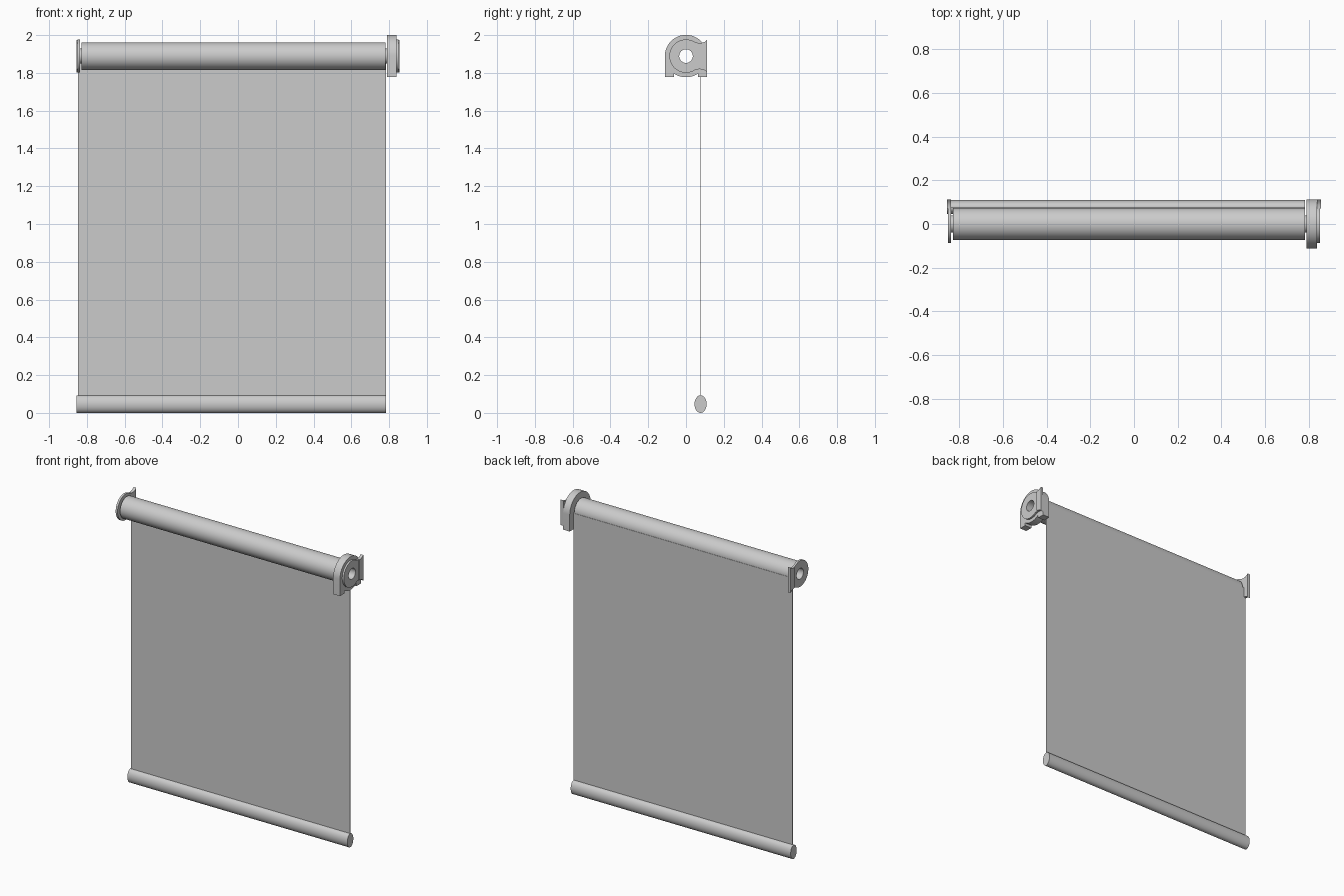
import bpy
from math import sin, cos, radians
from mathutils import Matrix

cube = bpy.data.objects.get("Cube")
if cube:
    bpy.data.objects.remove(cube)

grey = bpy.data.materials.new("light_grey")
grey.use_nodes = True
colour = (0.6, 0.6, 0.6, 1)
grey.diffuse_color = colour
grey.node_tree.nodes["Principled BSDF"].inputs["Base Color"].default_value = colour

AXIS_Z = 1.889   # height of the roller axis
BORE = 0.036


def arc(r, start, end, n, rz=None):
    """Points (y, z) on an arc, or on an ellipse if rz is given."""
    angles = [radians(start + (end - start) * i / n) for i in range(n + 1)]
    return [(r * cos(a), (rz or r) * sin(a)) for a in angles]


def ring(r, rz=None, n=64):
    return arc(r, 0, 360, n, rz)[:-1]


def prism(name, outlines, x0, x1, y=0, z=AXIS_Z):
    """Extrude closed (y, z) outlines along x; inner outlines become holes."""
    curve = bpy.data.curves.new(name, "CURVE")
    curve.dimensions = "2D"
    curve.fill_mode = "BOTH"
    curve.extrude = (x1 - x0) / 2
    for pts in outlines:
        spline = curve.splines.new("POLY")
        spline.points.add(len(pts) - 1)
        for p, (a, b) in zip(spline.points, pts):
            p.co = (a, b, 0, 1)
        spline.use_cyclic_u = True
    obj = bpy.data.objects.new(name, curve)
    bpy.context.collection.objects.link(obj)
    bpy.ops.object.select_all(action="DESELECT")
    obj.select_set(True)
    bpy.context.view_layer.objects.active = obj
    bpy.ops.object.convert(target="MESH")
    obj = bpy.context.object
    # Local x, y, z become world y, z, x
    turn = Matrix(((0, 0, 1, 0), (1, 0, 0, 0), (0, 1, 0, 0), (0, 0, 0, 1)))
    obj.data.transform(Matrix.Translation(((x0 + x1) / 2, y, z)) @ turn)
    obj.data.materials.clear()
    obj.data.materials.append(grey)
    bpy.ops.object.shade_smooth_by_angle(angle=radians(30))
    return obj


# Hollow roller and the thin sleeve that joins it to the brackets
prism("roller_tube", [ring(0.073), ring(BORE)], -0.828, 0.782)
prism("right_sleeve", [ring(0.04), ring(BORE)], -0.838, -0.828)
prism("left_sleeve", [ring(0.04), ring(BORE)], 0.782, 0.79)

# Hanging fabric and the oval weight bar at its hem
fabric = [(-0.001, 0.08), (0.001, 0.08), (0.001, AXIS_Z), (-0.001, AXIS_Z)]
prism("fabric", [fabric], -0.848, 0.783, y=0.076, z=0)
prism("bottom_bar", [ring(0.032, 0.0465)], -0.856, 0.783, y=0.077, z=0.0465)

# Drive housing: round body with two square feet
R = 0.112
foot_in = 0.063
under = [p for p in arc(R, 180, 360, 48) if abs(p[0]) < foot_in]
notch = -0.09
housing = (arc(R, 0, 180, 40) + [(-R, -0.111), (-foot_in, -0.111), (-foot_in, notch)]
           + under + [(foot_in, notch), (foot_in, -0.111), (R, -0.111)])
prism("drive_housing", [housing, ring(BORE)], 0.788, 0.838)

# Round end plates that flare out towards the wall
flare = [(0.07, 0.069), (0.088, 0.071), (0.102, 0.077), (0.111, 0.086)]
mirrored = [(a, -b) for a, b in flare]
plate = arc(0.088, 55, 305, 48) + mirrored + flare[::-1]
flange = mirrored + flare[::-1]
for side, s in (("left", 1), ("right", -1)):
    x0, x1 = sorted((s * 0.836, s * 0.85))
    prism(side + "_end_plate", [plate, ring(BORE)], x0, x1)
    x0, x1 = sorted((s * 0.836, s * 0.856))
    prism(side + "_wall_flange", [flange], x0, x1)
